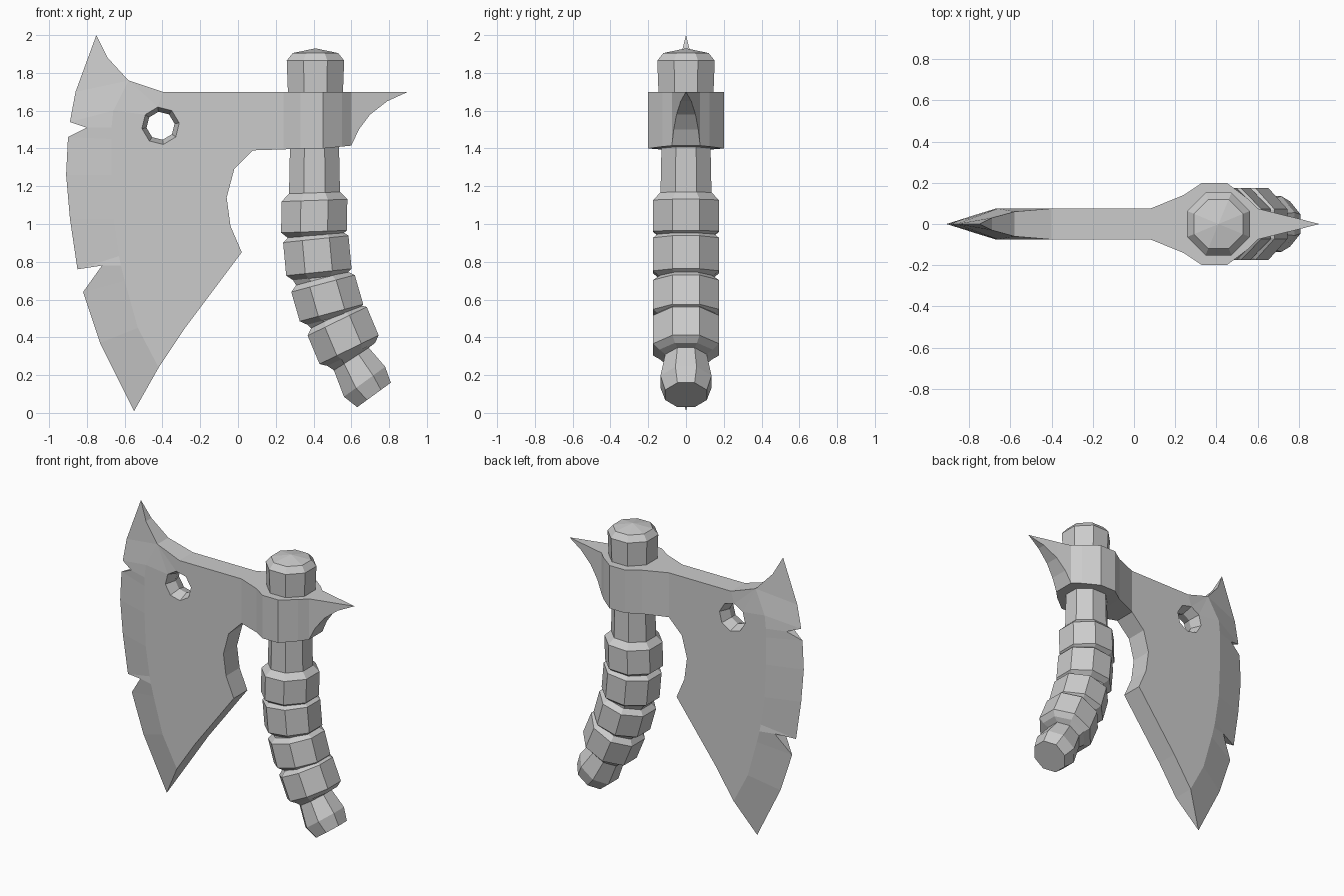
import bpy, bmesh
from math import sin, cos, pi, radians
from mathutils import Vector

if "Cube" in bpy.data.objects:
    bpy.data.objects.remove(bpy.data.objects["Cube"])

T = 0.075  # half thickness of the plate


def finish(bm, name):
    bmesh.ops.remove_doubles(bm, verts=bm.verts[:], dist=0.0005)
    bmesh.ops.dissolve_degenerate(bm, edges=bm.edges[:], dist=0.0005)
    bmesh.ops.recalc_face_normals(bm, faces=bm.faces[:])
    me = bpy.data.meshes.new(name)
    bm.to_mesh(me)
    bm.free()
    bpy.context.collection.objects.link(bpy.data.objects.new(name, me))


# ---- Axe head: half of it is built on the -y side, then mirrored ----
# points are (x, z, half thickness)
edge = [(-.75, 2, 0), (-.86, 1.70, 0), (-.89, 1.54, 0), (-.80, 1.51, .035),
        (-.90, 1.46, 0), (-.91, 1.26, 0), (-.89, 1.03, 0), (-.85, .76, 0),
        (-.72, .78, .05), (-.82, .64, 0), (-.73, .37, 0), (-.55, .01, 0)]
bevel = [(-.69, 1.88, .03), (-.58, 1.76, .06)] + [(x, z, T) for x, z in (
        (-.66, 1.60), (-.67, 1.51), (-.67, 1.45), (-.67, 1.26), (-.66, 1.03),
        (-.63, .83), (-.62, .78), (-.60, .70), (-.53, .45), (-.42, .24))]
lower = [(x, z, T) for x, z in ((-.28, .45), (.02, .85), (-.04, .99),
                                (-.06, 1.14), (-.02, 1.29))]
# socket and back spike stations: x, half thickness, underside z
socket = [(.08, T, 1.39), (.24, .14, 1.395), (.33, .2, 1.40), (.45, .2, 1.40),
          (.55, .125, 1.41), (.60, T, 1.415), (.64, .065, 1.50),
          (.70, .05, 1.58), (.79, .028, 1.65), (.90, 0, 1.70)]
under = [(x, z, w) for x, w, z in socket]
top = [(x, 1.70, w) for x, w, z in socket]

bm = bmesh.new()


def face(*pts):
    pts = list(dict.fromkeys(pts))
    if len(pts) > 2:
        bm.faces.new([bm.verts.new((x, -w, z)) for x, z, w in pts])


def strip(a, b, closed=False):
    n = len(a)
    for i in range(n if closed else n - 1):
        j = (i + 1) % n
        face(a[i], a[j], b[j], b[i])


def ring_edges(pts):
    vs = [bm.verts.new((x, -w, z)) for x, z, w in pts]
    return [bm.edges.new((vs[i - 1], vs[i])) for i in range(len(vs))]


def octagon(r, w):
    return [(-.41 + r * cos(i * pi / 4 + .15), 1.52 + r * sin(i * pi / 4 + .15), w)
            for i in range(8)]


# ground bevel, socket sides, and the narrowing round hole
strip(edge, bevel)
strip(under, top)
strip(octagon(.1, T), octagon(.075, 0), True)

# flat cheek of the blade with the hole left open
cheek = bevel[1:] + lower + [under[0], top[0], (-.40, 1.70, T)]
bmesh.ops.triangle_fill(bm, use_beauty=True, normal=(0, -1, 0),
                        edges=ring_edges(cheek) + ring_edges(octagon(.1, T)))

# rim wall running from the cheek outline to the middle plane
rim = edge + [bevel[-1]] + lower + under + top[-2::-1] + [(-.40, 1.70, T), bevel[1], bevel[0]]
strip(rim, [(x, z, 0) for x, z, w in rim], True)

bmesh.ops.remove_doubles(bm, verts=bm.verts[:], dist=0.0005)
bmesh.ops.mirror(bm, geom=bm.verts[:] + bm.edges[:] + bm.faces[:],
                 axis='Y', merge_dist=0.0005)
finish(bm, "axe_head")

# ---- Handle: octagonal rings along a bent path (x, z, tilt, half width) ----
rings = [(.41, 1.905, 0, .12), (.41, 1.865, 0, .152), (.41, 1.68, 0, .145),
         (.405, 1.40, 0, .13), (.405, 1.165, 2, .135)]
# grip bulges: start x, z, end x, z, tilt
for x0, z0, x1, z1, t in ((.405, 1.125, .402, .96, 2), (.412, .92, .428, .745, 6),
                          (.45, .685, .495, .53, 15), (.525, .485, .588, .335, 26)):
    d = Vector((sin(radians(t)), -cos(radians(t)))) * .028
    if z0 < 1.1:
        rings.append((x0 - d.x, z0 - d.y, t, .14))
    rings += [(x0, z0, t, .174), (x1, z1, t, .174), (x1 + d.x, z1 + d.y, t, .14)]
# flared pommel
rings += [(.60, .285, 33, .11), (.67, .165, 36, .135), (.72, .095, 36, .11)]

bm = bmesh.new()
loops = []
for x, z, t, a in rings:
    t, r = radians(t), a / cos(pi / 8)
    loop = []
    for k in range(8):
        ang = (k + .5) * pi / 4
        u = r * cos(ang)
        loop.append(bm.verts.new((x + u * cos(t), r * sin(ang), z + u * sin(t))))
    loops.append(loop)
for a, b in zip(loops, loops[1:]):
    for k in range(8):
        j = (k + 1) % 8
        bm.faces.new((a[k], a[j], b[j], b[k]))
tip = bm.verts.new((.41, 0, 1.93))
for k in range(8):
    bm.faces.new((tip, loops[0][k], loops[0][(k + 1) % 8]))
bm.faces.new(loops[-1])
finish(bm, "handle")
